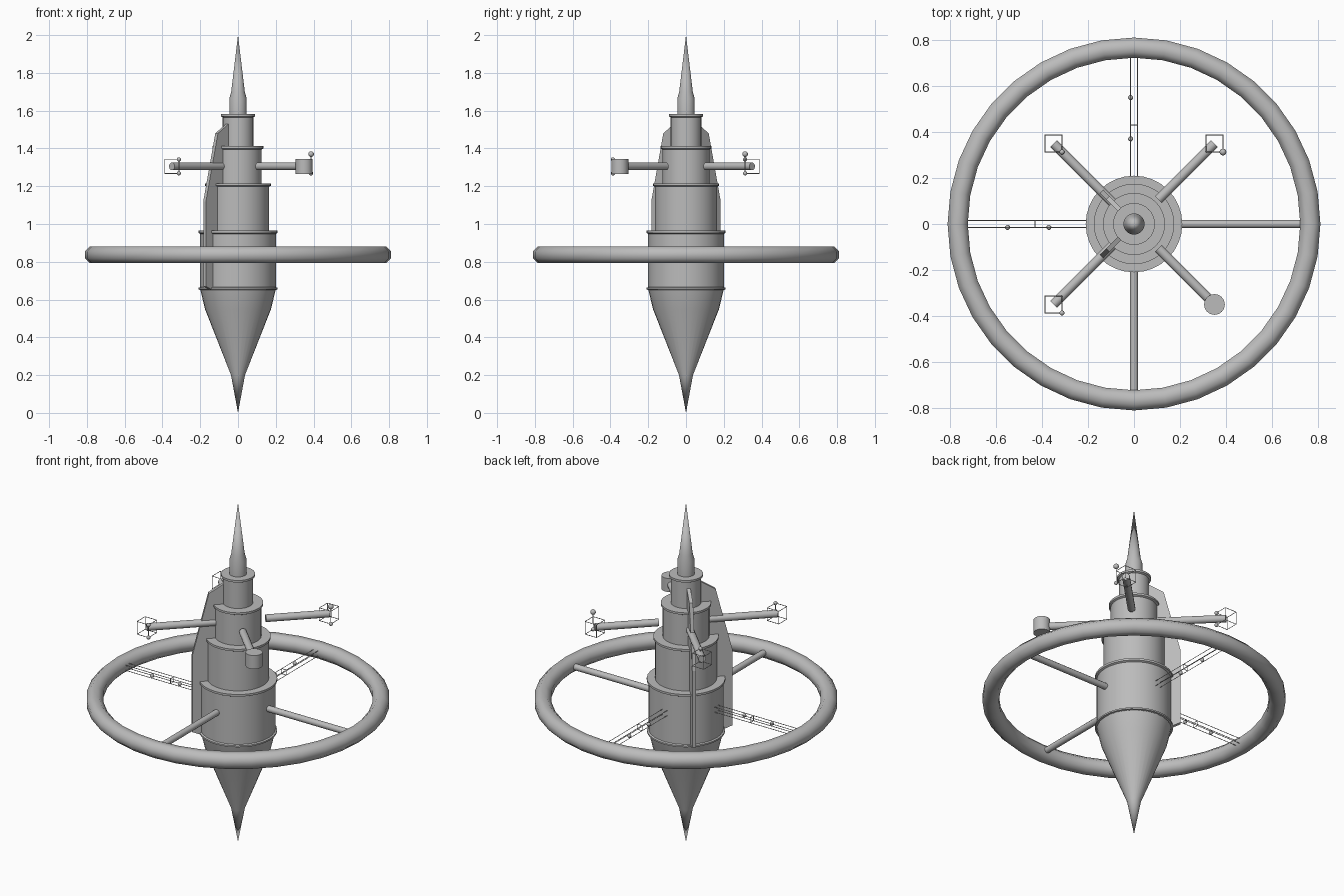
import bpy, bmesh, math
from mathutils import Vector

if "Cube" in bpy.data.objects:
    bpy.data.objects.remove(bpy.data.objects["Cube"])

grey = bpy.data.materials.new("hull grey")
grey.diffuse_color = (0.5, 0.5, 0.5, 1)
grey.use_nodes = True
grey.node_tree.nodes["Principled BSDF"].inputs["Base Color"].default_value = grey.diffuse_color


def finish(name, bm, smooth=True):
    bmesh.ops.recalc_face_normals(bm, faces=bm.faces)
    me = bpy.data.meshes.new(name)
    bm.to_mesh(me)
    bm.free()
    me.materials.append(grey)
    if smooth:
        me.shade_smooth()
        me.set_sharp_from_angle(angle=math.radians(32))
    ob = bpy.data.objects.new(name, me)
    bpy.context.collection.objects.link(ob)
    return ob


def lathe(name, profile, steps=32):
    bm = bmesh.new()
    vs = [bm.verts.new((r, 0, z)) for r, z in profile]
    es = [bm.edges.new(p) for p in zip(vs, vs[1:])]
    bmesh.ops.spin(bm, geom=vs + es, axis=(0, 0, 1), cent=(0, 0, 0),
                   angle=2 * math.pi, steps=steps)
    bmesh.ops.remove_doubles(bm, verts=bm.verts, dist=1e-5)
    return finish(name, bm)


def add_rod(bm, a, b, r, sides):
    a, b = Vector(a), Vector(b)
    new = bmesh.ops.create_cone(bm, cap_ends=True, segments=sides, radius1=r,
                                radius2=r, depth=(b - a).length)["verts"]
    bmesh.ops.rotate(bm, verts=new, cent=(0, 0, 0),
                     matrix=Vector((0, 0, 1)).rotation_difference(b - a).to_matrix())
    bmesh.ops.translate(bm, verts=new, vec=(a + b) / 2)


def rod(name, a, b, r, sides=12):
    bm = bmesh.new()
    add_rod(bm, a, b, r, sides)
    return finish(name, bm)


def ball(name, loc, r):
    bm = bmesh.new()
    bmesh.ops.create_uvsphere(bm, u_segments=12, v_segments=8, radius=r)
    bmesh.ops.translate(bm, verts=bm.verts, vec=loc)
    return finish(name, bm)


def wires(name, pairs, r=0.002):
    bm = bmesh.new()
    for a, b in pairs:
        add_rod(bm, a, b, r, 4)
    return finish(name, bm, False)


# Lower cone and needle spire
lathe("lower_cone", [(0, 0), (0.037, 0.2), (0.175, 0.55), (0.2, 0.655), (0, 0.655)])
lathe("spire", [(0, 1.57), (0.046, 1.57), (0.046, 1.665), (0.036, 1.7), (0, 2.0)])

# Stacked tower tiers, each with a thin rim on top
for i, (r, z0, z1) in enumerate([(0.2, 0.65, 0.965), (0.165, 0.96, 1.215),
                                 (0.125, 1.21, 1.412), (0.081, 1.405, 1.582)]):
    lathe(f"tier_{i + 1}", [(0, z0), (r, z0), (r, z1 - 0.017), (r + 0.01, z1 - 0.012),
                            (r + 0.01, z1), (0, z1)])
lathe("base_rim", [(0.195, 0.65), (0.209, 0.653), (0.209, 0.662), (0.195, 0.668)])

# Habitat ring with an eight-sided section
k = [(0.767 + 0.0475 * math.cos(math.pi * (i + 0.5) / 4),
      0.837 + 0.0475 * math.sin(math.pi * (i + 0.5) / 4)) for i in range(9)]
ring = lathe("outer_ring", k, 36)
ring.data.shade_smooth()
ring.data.set_sharp_from_angle(angle=math.radians(60))

# Two solid spokes
ZS = 0.837
rod("spoke_right", (0.19, 0, ZS), (0.74, 0, ZS), 0.018)
rod("spoke_front", (0, -0.19, ZS), (0, -0.74, ZS), 0.018)

# Two open truss spokes made of thin rails, with little lamps
for name, d, s in (("left", Vector((-1, 0, 0)), Vector((0, -1, 0))),
                   ("back", Vector((0, 1, 0)), Vector((-1, 0, 0)))):
    h = 0.015
    up = Vector((0, 0, 1))
    corners = [s * h + up * h, s * -h + up * h, s * -h - up * h, s * h - up * h]
    mid = up * ZS
    pairs = [(mid + d * 0.19 + c, mid + d * 0.73 + c) for c in corners]
    for t in (0.43,):
        pairs += [(mid + d * t + corners[i], mid + d * t + corners[i - 1]) for i in range(4)]
    wires(f"truss_{name}", pairs)
    for j, t in enumerate((0.37, 0.55)):
        ball(f"truss_lamp_{name}_{j}", mid + d * t + s * h, 0.011)

# Four diagonal arms; one carries a drum, the others open cages with lamps
ZA, C = 1.305, 0.35
for sx in (-1, 1):
    for sy in (-1, 1):
        tag = ("left" if sx < 0 else "right") + ("_front" if sy < 0 else "_back")
        a = 0.106 if sx > 0 else 0.08
        rod(f"arm_{tag}", (sx * a, sy * a, ZA), (sx * C, sy * C, ZA), 0.021)
        if sx > 0 and sy < 0:
            rod("arm_drum", (C, -C, ZA - 0.04), (C, -C, ZA + 0.04), 0.045, 24)
            continue
        cen, h = Vector((sx * C, sy * C, ZA)), 0.0375
        pts = [Vector((x, y, z)) * h + cen for x in (-1, 1) for y in (-1, 1) for z in (-1, 1)]
        wires(f"cage_{tag}", [(p, q) for i, p in enumerate(pts) for q in pts[i + 1:]
                              if (p - q).length < 2.1 * h])
        corner = cen + Vector((0.037, -0.037, 0))
        high = sx > 0
        ball(f"cage_lamp_low_{tag}", corner + Vector((0, 0, -0.037)), 0.011)
        ball(f"cage_lamp_high_{tag}", corner + Vector((0, 0, 0.065 if high else 0.037)),
             0.015 if high else 0.011)
        if high:
            wires("lamp_stem", [(corner, corner + Vector((0, 0, 0.06)))], 0.003)

# Two tall fins on the left diagonals
outline = [(0.17, 0.65), (0.2, 0.65), (0.25, 0.67), (0.25, 1.12), (0.16, 1.48),
           (0.08, 1.53), (0.04, 1.53), (0.04, 1.25)]
for sy in (-1, 1):
    d = Vector((-1, sy, 0)).normalized()
    n = Vector((-d.y, d.x, 0)) * 0.01
    bm = bmesh.new()
    f = bm.faces.new([bm.verts.new(d * r + Vector((0, 0, z)) - n) for r, z in outline])
    ext = bmesh.ops.extrude_face_region(bm, geom=[f], use_keep_orig=True)["geom"]
    bmesh.ops.translate(bm, verts=[v for v in ext if isinstance(v, bmesh.types.BMVert)],
                        vec=n * 2)
    finish("fin_front" if sy < 0 else "fin_back", bm, False)
